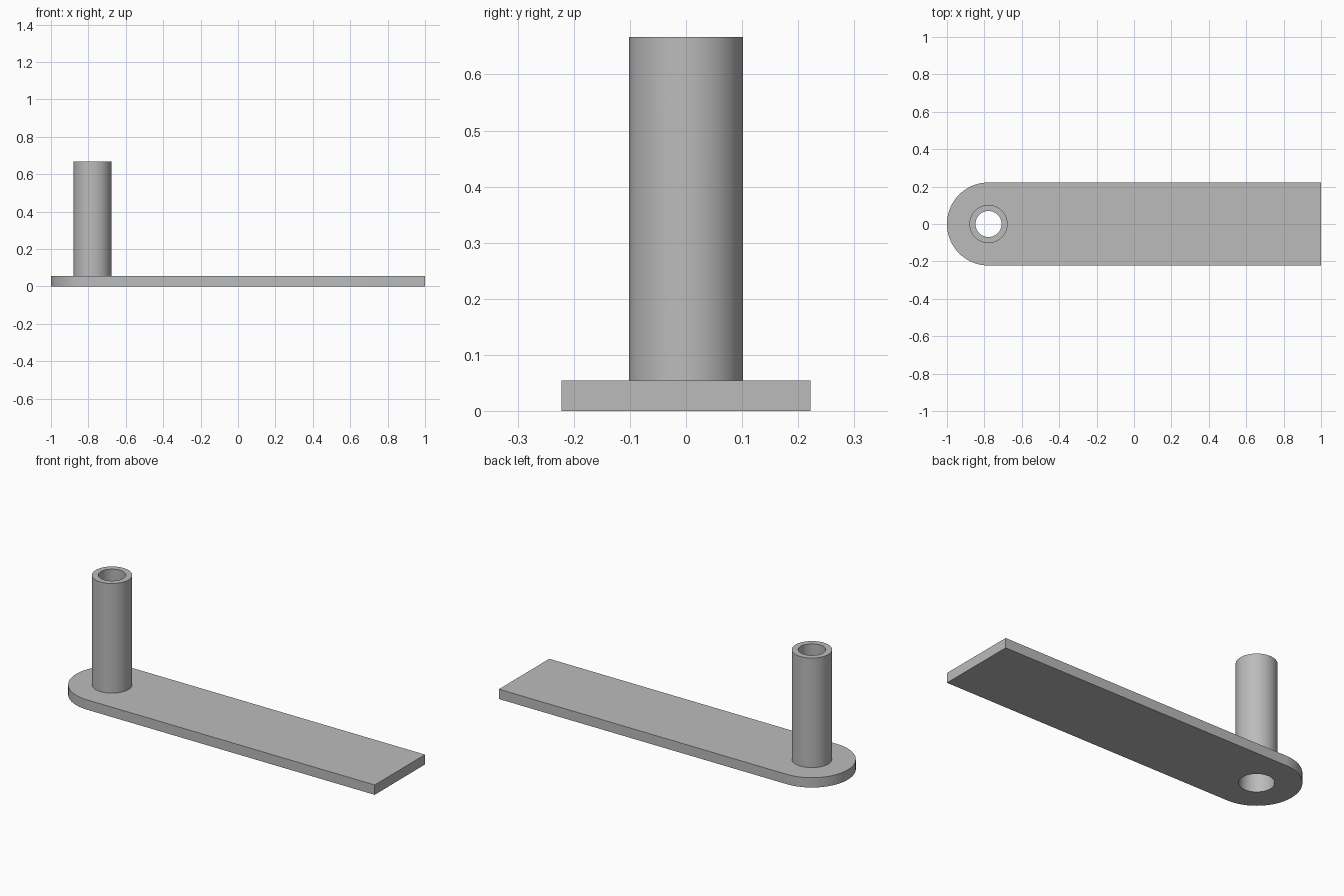
import bpy, bmesh, math

cube = bpy.data.objects.get("Cube")
if cube:
    bpy.data.objects.remove(cube, do_unlink=True)

PIVOT_X = -0.778      # axis of the post and of the rounded end
HALF_WIDTH = 0.222
PLATE_TOP = 0.055
POST_TOP = 0.667
POST_R = 0.102
HOLE_Z = 0.578

steel = bpy.data.materials.new("plain_grey")
steel.use_nodes = True
grey = (0.5, 0.5, 0.5, 1)
steel.diffuse_color = grey
steel.node_tree.nodes["Principled BSDF"].inputs["Base Color"].default_value = grey


def mesh_object(name, bm):
    bmesh.ops.recalc_face_normals(bm, faces=bm.faces[:])
    mesh = bpy.data.meshes.new(name)
    bm.to_mesh(mesh)
    bm.free()
    mesh.materials.append(steel)
    obj = bpy.data.objects.new(name, mesh)
    bpy.context.collection.objects.link(obj)
    return obj


def cone(name, r_bottom, r_top, z0, z1):
    """Solid round on the pivot axis."""
    bm = bmesh.new()
    bmesh.ops.create_cone(bm, cap_ends=True, segments=96, radius1=r_bottom,
                          radius2=r_top, depth=z1 - z0)
    bmesh.ops.translate(bm, vec=(PIVOT_X, 0, (z0 + z1) / 2), verts=bm.verts)
    return mesh_object(name, bm)


def cut(target, cutter):
    mod = target.modifiers.new("cut", "BOOLEAN")
    mod.operation = "DIFFERENCE"
    mod.solver = "EXACT"
    mod.object = cutter
    bpy.context.view_layer.objects.active = target
    bpy.ops.object.modifier_apply(modifier=mod.name)


# Flat arm: square at one end, half round at the other
bm = bmesh.new()
outline = [(1, -HALF_WIDTH), (1, HALF_WIDTH)]
for i in range(65):
    a = math.pi / 2 + math.pi * i / 64
    outline.append((PIVOT_X + HALF_WIDTH * math.cos(a), HALF_WIDTH * math.sin(a)))
base = bm.faces.new([bm.verts.new((x, y, 0)) for x, y in outline])
raised = bmesh.ops.extrude_face_region(bm, geom=[base])["geom"]
bmesh.ops.translate(bm, vec=(0, 0, PLATE_TOP),
                    verts=[v for v in raised if isinstance(v, bmesh.types.BMVert)])
arm = mesh_object("arm_plate", bm)

# Upright post
post = cone("post", POST_R, POST_R, PLATE_TOP, POST_TOP)

# Bore through both parts, narrowing towards the top
bore = cone("bore_cutter", 0.0885, 0.069, -0.03, POST_TOP + 0.02)

# Cross hole through one wall of the post only
bm = bmesh.new()
bmesh.ops.create_cone(bm, cap_ends=True, segments=64, radius1=0.045,
                      radius2=0.045, depth=0.2)
for v in bm.verts:
    x, y, z = v.co
    v.co = (PIVOT_X + 0.1 + z, y, HOLE_Z + x)
cross_hole = mesh_object("cross_hole_cutter", bm)

cut(arm, bore)
cut(post, bore)
cut(post, cross_hole)
for helper in (bore, cross_hole):
    bpy.data.objects.remove(helper, do_unlink=True)

# Smooth rounds with crisp rims
for obj in (arm, post):
    bpy.ops.object.select_all(action="DESELECT")
    obj.select_set(True)
    bpy.context.view_layer.objects.active = obj
    bpy.ops.object.shade_smooth_by_angle(angle=math.radians(30))
